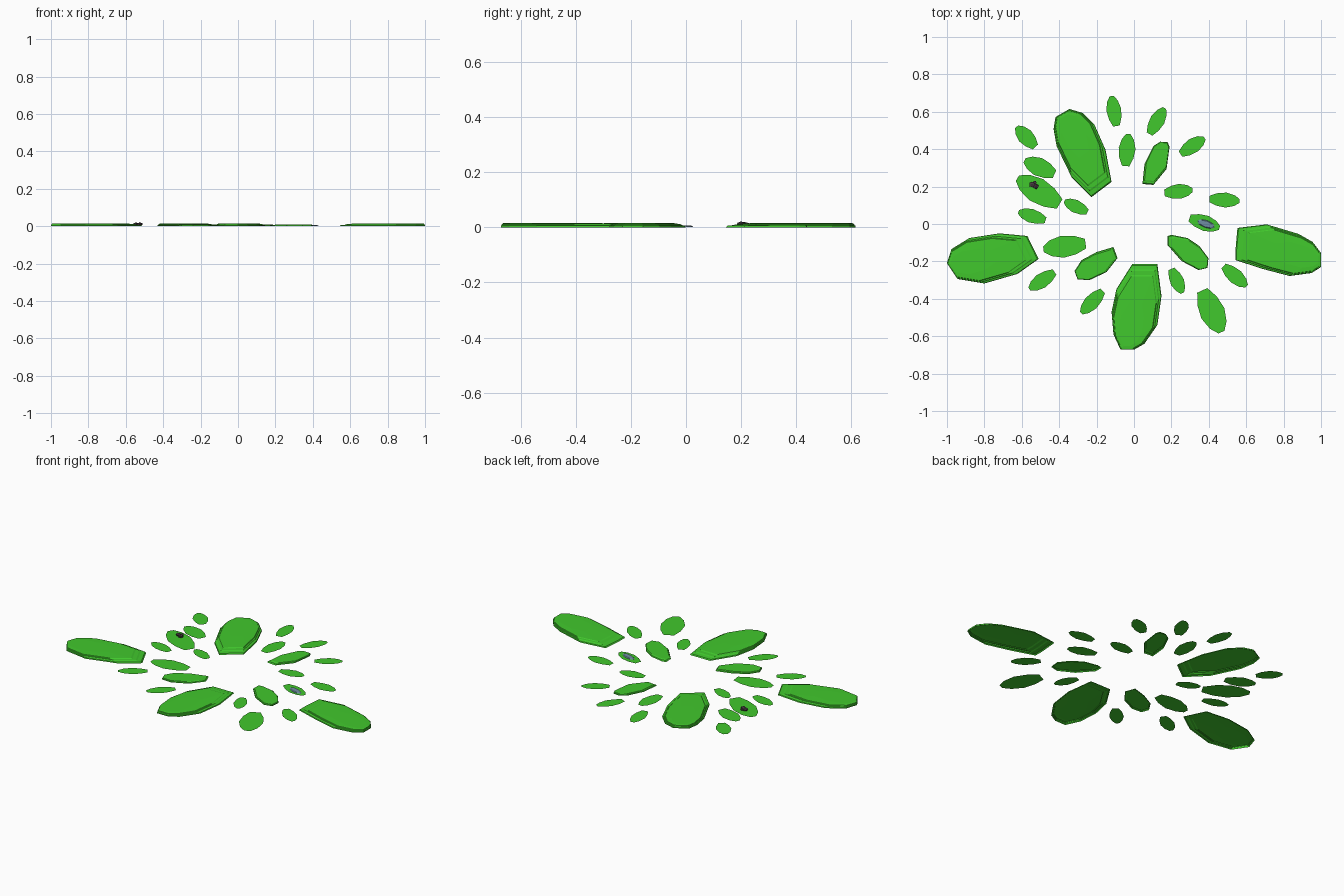
import bpy, bmesh, random
from math import sin, cos, pi, radians
from mathutils import Vector

if "Cube" in bpy.data.objects:
    bpy.data.objects.remove(bpy.data.objects["Cube"])

random.seed(4)


def material(name, rgb):
    m = bpy.data.materials.new(name)
    m.diffuse_color = (*rgb, 1)
    m.use_nodes = True
    m.node_tree.nodes["Principled BSDF"].inputs["Base Color"].default_value = m.diffuse_color
    return m


GREEN = material("leaf_green", (0.053, 0.578, 0.026))
DARK = material("dark_stone", (0.06, 0.04, 0.05))
SLATE = material("slate_blue", (0.16, 0.27, 0.36))


def finish(name, bm, mat):
    bmesh.ops.recalc_face_normals(bm, faces=bm.faces)
    if sum(f.normal.z * f.calc_area() for f in bm.faces) < 0:
        bmesh.ops.reverse_faces(bm, faces=bm.faces)
    mesh = bpy.data.meshes.new(name)
    bm.to_mesh(mesh)
    bm.free()
    mesh.materials.append(mat)
    ob = bpy.data.objects.new(name, mesh)
    bpy.context.collection.objects.link(ob)
    return ob


def stepped_leaf(name, outline, anchor, levels):
    """Stack shrinking copies of an outline around an anchor, open underneath."""
    bm = bmesh.new()
    a = Vector(anchor)
    prev = None
    for s, z in levels:
        pts = [a + (Vector(p) - a) * s for p in outline]
        ring = [bm.verts.new((p.x, p.y, z)) for p in pts]
        if prev:
            for i in range(len(ring)):
                j = (i + 1) % len(ring)
                bm.faces.new((prev[i], prev[j], ring[j], ring[i]))
        prev = ring
    bm.faces.new(prev)
    finish(name, bm, GREEN)


def flat_leaf(name, x0, y0, x1, y1, width, z=0.002):
    """Flat leaf with a blunt inner end, from inner point to outer tip."""
    a, b = Vector((x0, y0)), Vector((x1, y1))
    d = b - a
    n = Vector((-d.y, d.x)).normalized() * width
    half = [(0, .22), (.25, .42), (.55, .5), (.83, .36), (1, .13)]
    pts = [a + d * t + n * w for t, w in half]
    pts += [a + d * t - n * w for t, w in reversed(half)]
    bm = bmesh.new()
    bm.faces.new([bm.verts.new((p.x, p.y, z)) for p in pts])
    finish(name, bm, GREEN)


# Four large stepped leaves
big = [(1, 0), (.985, .006), (.93, .008), (.91, .011), (.86, .0115),
       (.84, .0145), (.5, .016)]
stepped_leaf("large_leaf_front", [
    (-.01, -.215), (.125, -.215), (.147, -.385), (.125, -.54), (.056, -.64),
    (0, -.672), (-.072, -.672), (-.11, -.59), (-.12, -.47), (-.094, -.348)],
    (-.04, -.63), big)
stepped_leaf("large_leaf_back", [
    (-.227, .144), (-.12, .225), (-.152, .396), (-.211, .53), (-.275, .594),
    (-.345, .615), (-.42, .572), (-.43, .508), (-.414, .417), (-.334, .251)],
    (-.36, .56), big)
stepped_leaf("large_leaf_right", [
    (.543, -.133), (.553, -.021), (.709, -.002), (.88, -.053), (.955, -.096),
    (1, -.155), (1, -.23), (.95, -.262), (.832, -.278), (.687, -.24), (.543, -.193)],
    (.965, -.19), big)
stepped_leaf("large_leaf_left", [
    (-.57, -.064), (-.51, -.187), (-.623, -.267), (-.8, -.318), (-.944, -.294),
    (-1, -.209), (-.976, -.134), (-.88, -.075), (-.72, -.05)],
    (-.965, -.22), big)

# Three medium leaves with a single step
mid = [(1, 0), (.97, .006), (.92, .007), (.89, .009)]
stepped_leaf("medium_leaf_back", [
    (.045, .214), (.104, .209), (.174, .294), (.19, .412), (.18, .437),
    (.14, .44), (.104, .417), (.056, .32)], (.15, .4), mid)
stepped_leaf("medium_leaf_right", [
    (.179, -.064), (.179, -.112), (.254, -.198), (.345, -.246), (.393, -.235),
    (.398, -.182), (.35, -.118), (.286, -.075), (.2, -.058)], (.37, -.21), mid)
stepped_leaf("medium_leaf_left", [
    (-.11, -.123), (-.088, -.182), (-.147, -.257), (-.238, -.3), (-.302, -.296),
    (-.318, -.251), (-.28, -.193), (-.2, -.15)], (-.28, -.27), mid)

# Small flat leaves: inner x, y, outer x, y, width
small = [
    (-.094, .524, -.12, .684, .08), (.083, .481, .163, .62, .08),
    (.249, .374, .377, .46, .08), (-.045, .31, -.03, .481, .09),
    (.163, .166, .313, .182, .08), (.404, .134, .564, .123, .08),
    (.297, .032, .457, -.021, .085), (.479, -.225, .602, -.332, .08),
    (.2, -.24, .259, -.369, .075), (.365, -.355, .468, -.578, .135),
    (-.168, -.358, -.281, -.476, .08), (-.425, -.257, -.559, -.348, .08),
    (-.259, -.105, -.484, -.135, .118), (-.473, .02, -.618, .065, .075),
    (-.249, .064, -.372, .123, .07), (-.527, .412, -.628, .519, .085)]
for i, leaf in enumerate(small):
    flat_leaf(f"small_leaf_{i + 1}", *leaf)

# Overlapping pair at the back left
flat_leaf("pair_leaf_lower", -.398, .107, -.623, .245, .135)
flat_leaf("pair_leaf_upper", -.425, .267, -.585, .34, .1, .0025)

# Dark pebbles on the paired leaves
for i, (x, y, r) in enumerate([(-.545, .212, .018), (-.525, .2, .017), (-.53, .22, .012)]):
    bm = bmesh.new()
    bmesh.ops.create_icosphere(bm, subdivisions=1, radius=r)
    for v in bm.verts:
        v.co *= random.uniform(.75, 1.1)
        v.co.z *= .6
        v.co += Vector((x, y, .011))
    finish(f"pebble_{i + 1}", bm, DARK)

# Slate blue patch on the right-hand small leaf
bm = bmesh.new()
t = radians(-20)
rings = []
for s, z in [(1, .002), (.8, .006)]:
    ring = []
    for k in range(8):
        u, v = .05 * s * cos(k * pi / 4), .02 * s * sin(k * pi / 4)
        ring.append(bm.verts.new((.385 + u * cos(t) - v * sin(t),
                                  u * sin(t) + v * cos(t), z)))
    rings.append(ring)
for k in range(8):
    j = (k + 1) % 8
    bm.faces.new((rings[0][k], rings[0][j], rings[1][j], rings[1][k]))
bm.faces.new(rings[1])
finish("slate_patch", bm, SLATE)
